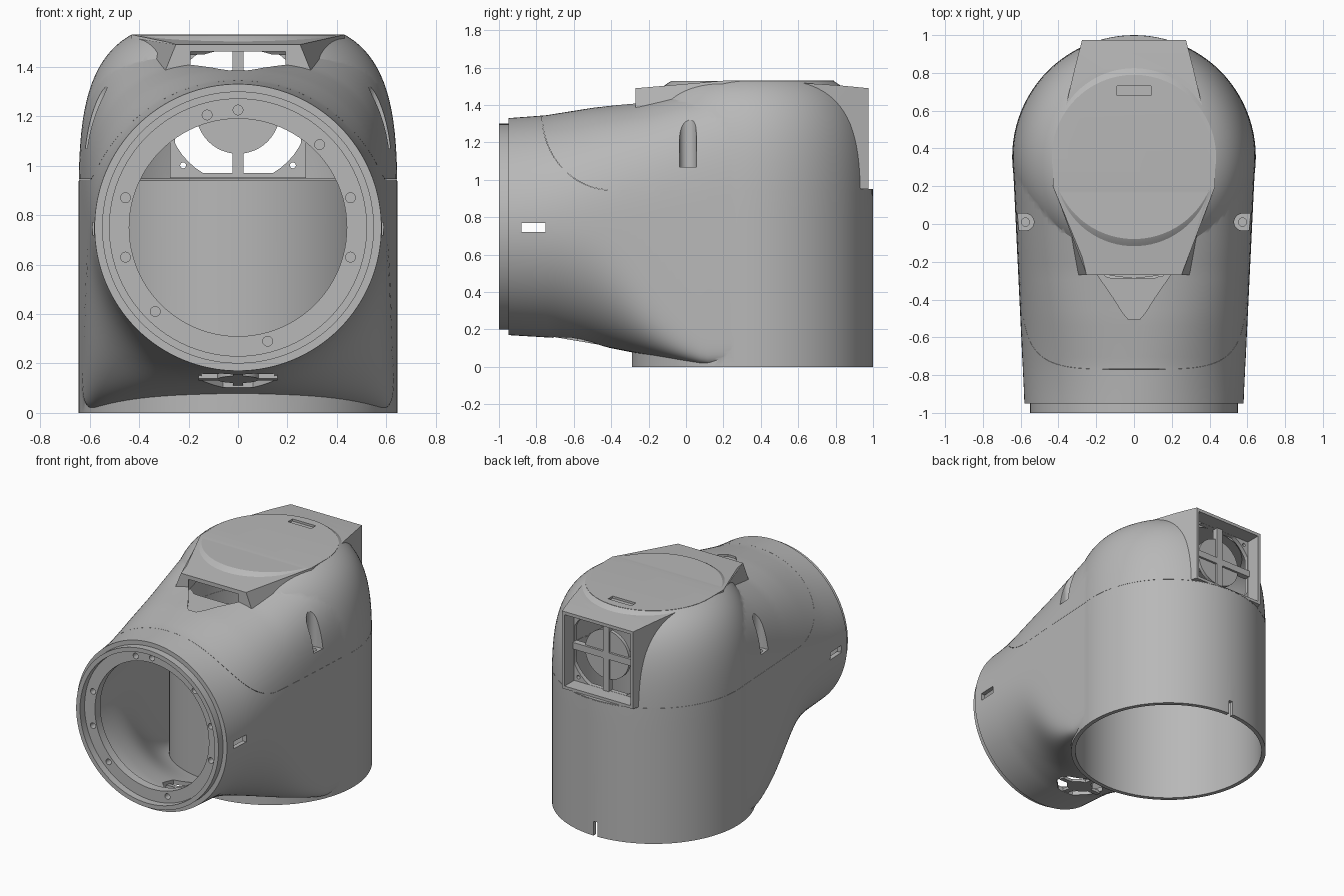
import bpy, bmesh, math

cube = bpy.data.objects.get("Cube")
if cube:
    bpy.data.objects.remove(cube, do_unlink=True)

GREY = (0.48, 0.48, 0.48, 1)
mat = bpy.data.materials.new("matte grey")
mat.use_nodes = True
mat.diffuse_color = GREY
mat.node_tree.nodes["Principled BSDF"].inputs["Base Color"].default_value = GREY

MID = 0.75      # height of the neck axis
AXIS_Y = 0.355  # position of the upright barrel axis
DOME_N = 3.6    # roundness of the dome shoulder
DOME_H = 0.84   # dome height before its top is cut flat


def loft(name, rings):
    """Closed solid through rings with equal point counts."""
    bm = bmesh.new()
    rows = [[bm.verts.new(p) for p in ring] for ring in rings]
    n = len(rows[0])
    for a, b in zip(rows, rows[1:]):
        for i in range(n):
            bm.faces.new((a[i], a[(i + 1) % n], b[(i + 1) % n], b[i]))
    bm.faces.new(rows[0])
    bm.faces.new(rows[-1])
    bmesh.ops.recalc_face_normals(bm, faces=bm.faces)
    mesh = bpy.data.meshes.new(name)
    bm.to_mesh(mesh)
    bm.free()
    obj = bpy.data.objects.new(name, mesh)
    bpy.context.collection.objects.link(obj)
    mesh.materials.append(mat)
    return obj


def prism(name, pts, axis, lo, hi):
    """Extrude a 2D outline along x, y or z."""
    place = {"x": lambda p, t: (t, p[0], p[1]),
             "y": lambda p, t: (p[0], t, p[1]),
             "z": lambda p, t: (p[0], p[1], t)}[axis]
    return loft(name, [[place(p, t) for p in pts] for t in (lo, hi)])


def circle(cx, cy, r, n=64, turn=0.0):
    return [(cx + r * math.cos(math.tau * i / n + turn),
             cy + r * math.sin(math.tau * i / n + turn)) for i in range(n)]


def rect(x0, x1, y0, y1):
    return [(x0, y0), (x1, y0), (x1, y1), (x0, y1)]


def boolean(target, tool, op="DIFFERENCE"):
    mod = target.modifiers.new("bool", "BOOLEAN")
    mod.operation, mod.object, mod.solver = op, tool, "EXACT"
    bpy.context.view_layer.objects.active = target
    bpy.ops.object.modifier_apply(modifier=mod.name)
    bpy.data.objects.remove(tool, do_unlink=True)


def power(v, e):
    return math.copysign(abs(v) ** e, v)


def lookup(table, y):
    for (y0, v0), (y1, v1) in zip(table, table[1:]):
        if y <= y1:
            return v0 + (v1 - v0) * (y - y0) / (y1 - y0)
    return table[-1][1]


TOP = [(-.95, 1.33), (-.75, 1.345), (-.5, 1.385), (-.25, 1.415), (0, 1.465), (.2, 1.51), (.36, 1.526)]
BOTTOM = [(-.95, .17), (-.7, .155), (-.5, .12), (-.3, .08), (.1, .006), (.36, .003)]


def neck(name, inset, start):
    """Round mouth that turns into the squarer barrel section."""
    rings = []
    for k in range(33):
        y = start + (0.36 - start) * k / 32
        s = (y + 0.95) / 1.31
        width = 0.58 + 0.063 * s - inset
        up = lookup(TOP, y) - inset - MID
        down = MID - lookup(BOTTOM, y) - inset
        n_up = 2 + (DOME_N - 2) * s * s * (3 - 2 * s)
        n_down = 2 + 18 * min(1, s / 0.8) ** 5
        ring = []
        for x, z in circle(0, 0, 1, 128):
            if z > 0:
                x, z = power(x, 2 / n_up), min(up, (up + 0.062 * s ** 4) * power(z, 2 / n_up))
            else:
                x, z = power(x, 2 / n_down), down * power(z, 2 / n_down)
            ring.append((width * x, y, MID + z))
        rings.append(ring)
    return loft(name, rings)


def barrel(name, radius, top, base):
    """Upright cylinder closed by a dome with a flat top."""
    levels = [(radius, base)]
    for i in range(25):
        z = (top - MID) * math.sin(math.pi * i / 48)
        levels.append((radius * (1 - (z / DOME_H) ** DOME_N) ** (1 / DOME_N), MID + z))
    return loft(name, [[(x, y, z) for x, y in circle(0, AXIS_Y, r, 96)] for r, z in levels])


# Outer volume: barrel, neck, mouth ring
body = barrel("main_shell", 0.645, 1.528, 0)
boolean(body, neck("neck", 0, -0.95), "UNION")
boolean(body, prism("mouth", circle(0, MID, 0.55, 96), "y", -1, -0.85), "UNION")

# Flat hood with a tapered, sloping front
arc = [(0.43 * math.cos(math.pi * i / 32), 0.36 + 0.43 * math.sin(math.pi * i / 32)) for i in range(33)]
lower = arc + [(-.43, .2), (-.30, -.27), (.30, -.27), (.43, .2)]
upper = arc + [(-.43, .2), (-.235, -.27), (.235, -.27), (.43, .2)]
hood = loft("hood", [[(x, y, z) for x, y in pts] for pts, z in ((lower, 1.37), (upper, 1.53))])
boolean(hood, prism("slope", [(.2, 1.53), (-.5, 1.47), (-.5, 1.7), (.2, 1.7)], "x", -1, 1))
boolean(body, hood, "UNION")

# Flared shroud around the rear fan
shroud = loft("shroud", [[(x, y, z) for x, z in rect(-w, w, 0.952, top)]
                         for y, w, top in ((.5, .39, 1.526), (.82, .315, 1.505), (.975, .275, 1.49))])
boolean(body, shroud, "UNION")

# Hollow the inside, leaving the side screw bosses and the full barrel wall
barrel_cavity = barrel("barrel_cavity", 0.617, 1.47, -0.1)
neck_cavity = neck("neck_cavity", 0.03, -0.89)
boolean(neck_cavity, prism("barrel_wall", circle(0, AXIS_Y, 0.64, 96), "z", -0.1, 0.94))
for cavity in (barrel_cavity, neck_cavity):
    for side in (-1, 1):
        boolean(cavity, prism("boss", circle(side * .575, .01, .075, 24), "z", 1.0, 1.7))
    boolean(body, cavity)

# Mouth bore, recess and screw holes
boolean(body, prism("bore", circle(0, MID, 0.44, 96), "y", -1.1, -0.8))
boolean(body, prism("recess", circle(0, MID, 0.52, 96), "y", -1.1, -0.95))
for x, z in [(.455, .87), (-.455, .87), (.455, .63), (-.455, .63), (-.125, 1.205),
             (.33, 1.085), (-.335, .41), (.12, .29), (0, 1.225)]:
    boolean(body, prism("hole", circle(x, z, 0.02, 16), "y", -1.1, -0.905))

# Air scoop below the hood
half = [(.03, -.505), (.06, -.47), (.11, -.39), (.2, -.26), (.23, .2)]
scoop = half + [(-x, y) for x, y in reversed(half)]
boolean(body, loft("scoop", [[(x, y, 1.37 + .05 * (y + .5)) for x, y in scoop],
                             [(x, y, 1.462) for x, y in scoop]]))

# Side screw pockets and screw holes
pocket = [(.575 - .045 * math.sin(math.pi * i / 16), .01 + .045 * math.cos(math.pi * i / 16))
          for i in range(17)] + [(.8, -.035), (.8, .055)]
for side in (-1, 1):
    boolean(body, prism("pocket", [(side * x, y) for x, y in pocket], "z", 1.07, 1.7))
    boolean(body, prism("screw", circle(side * .575, .01, .022, 16), "z", 1.02, 1.1))

# Side windows, label recess, rear notch
boolean(body, prism("window", rect(-.88, -.75, .72, .77), "x", -1, 1))
boolean(body, prism("label", rect(-.09, .09, .68, .73), "z", 1.515, 1.6))
boolean(body, prism("notch", rect(-.015, .015, -.1, .1), "y", 0.8, 1.1))

# Hairline parting between lower shell and upper cover
seam = [(1.1, .945)] + [(-.4 - .37 * math.sin(a), 1.345 - .4 * math.cos(a))
                        for a in [math.pi * i / 32 for i in range(17)]] + [(-.77, 1.6)]
boolean(body, prism("seam", seam + [(y + .001, z + .001) for y, z in reversed(seam)], "x", -1, 1))

# Rear fan housing set into the shell
boolean(body, prism("fan_bay", rect(-.274, .274, .951, 1.487), "y", 0.84, 1.1))
boolean(body, prism("passage", rect(-.25, .25, .975, 1.45), "y", 0.6, 0.9))
FAN_Z = 1.218
housing = prism("fan_housing", rect(-.275, .275, .95, 1.488), "y", 0.84, 0.975)
boolean(housing, prism("bay", rect(-.255, .255, .97, 1.468), "y", 0.87, 1.1))
opening = prism("opening", circle(0, FAN_Z, .285, 48), "y", 0.7, 1.1)
boolean(opening, prism("limit", rect(-.254, .254, .971, 1.467), "y", 0.6, 1.2), "INTERSECT")
boolean(housing, opening)
for sx in (-1, 1):
    for sz in (-1, 1):
        boolean(housing, prism("hole", circle(sx * .222, FAN_Z + sz * .217, .012, 12), "y", 0.7, 1.1))
hub = prism("fan_hub", circle(0, FAN_Z, 0.17, 48), "y", 0.845, 0.87)
spoke_v = prism("fan_spoke_upright", rect(-.023, .023, .96, 1.475), "y", 0.843, 0.885)
spoke_h = prism("fan_spoke_level", rect(-.26, .26, FAN_Z - .023, FAN_Z + .023), "y", 0.843, 0.885)

# Vent under the neck
VENT_Y = -0.56
boolean(body, prism("vent", circle(0, VENT_Y, .16, 8, math.pi / 8), "z", 0.0, 0.3))


def vent_part(name, pts):
    return loft(name, [[(x, y, .135 - .17 * (y - VENT_Y) + t) for x, y in pts] for t in (0, .02)])


parts = [body, housing, hub, spoke_v, spoke_h,
         vent_part("vent_hub", circle(0, VENT_Y, .085, 32)),
         vent_part("vent_bar_cross", rect(-.16, .16, VENT_Y - .02, VENT_Y + .02)),
         vent_part("vent_bar_long", rect(-.02, .02, VENT_Y - .16, VENT_Y + .16))]

# Smooth shading with crisp edges
bpy.ops.object.select_all(action="DESELECT")
for obj in parts:
    obj.select_set(True)
bpy.context.view_layer.objects.active = body
bpy.ops.object.shade_smooth_by_angle(angle=math.radians(28))
